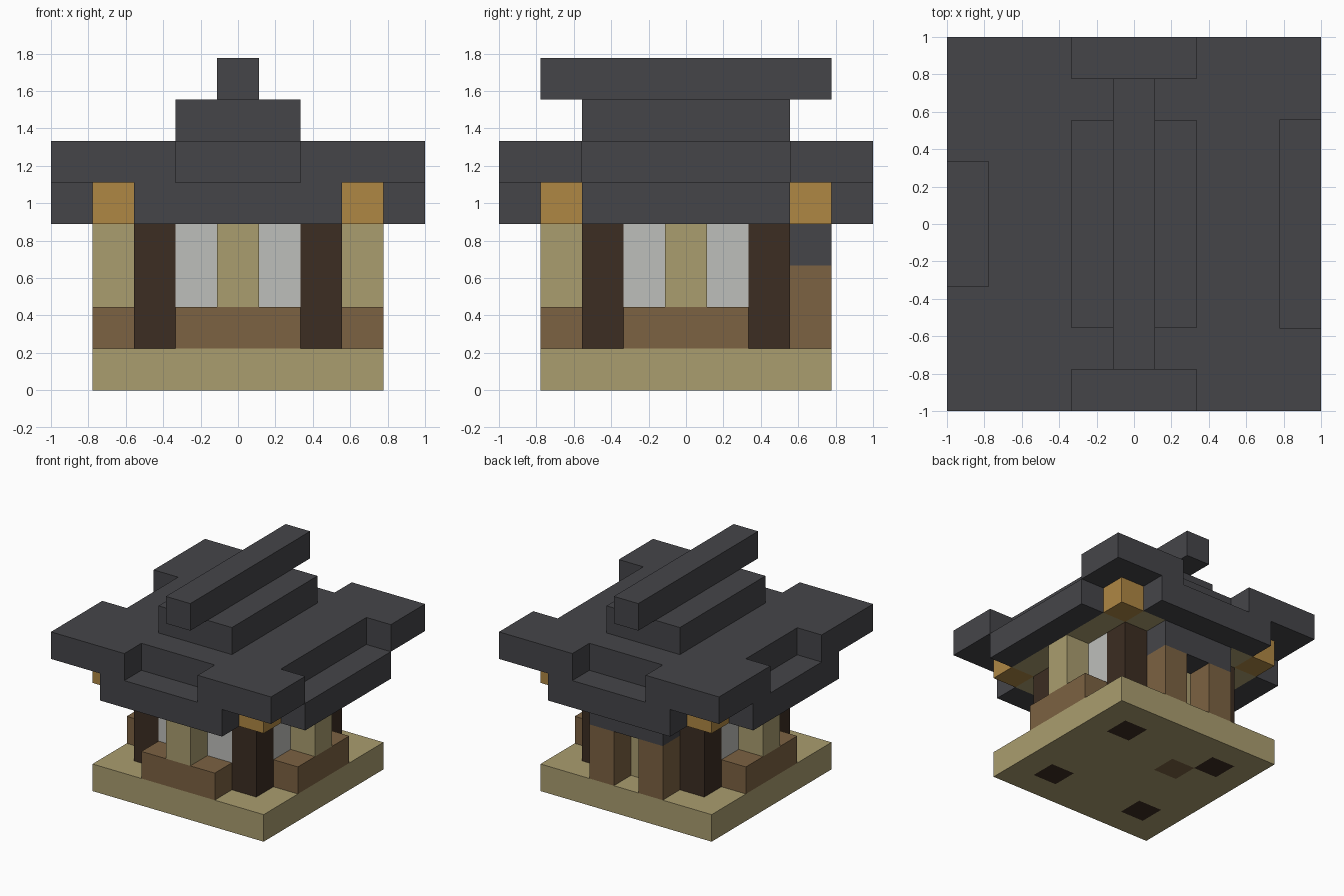
import bpy, bmesh
from mathutils import Vector

if "Cube" in bpy.data.objects:
    bpy.data.objects.remove(bpy.data.objects["Cube"], do_unlink=True)

U = 2 / 9  # edge of one building block


def material(name, code):
    srgb = [int(code[i:i + 2], 16) / 255 for i in (0, 2, 4)]
    col = [c / 12.92 if c < 0.04 else ((c + 0.055) / 1.055) ** 2.4 for c in srgb] + [1]
    m = bpy.data.materials.new(name)
    m.use_nodes = True
    m.diffuse_color = col
    m.node_tree.nodes["Principled BSDF"].inputs["Base Color"].default_value = col
    return m


sand = material("sand", "AA9D6F")
brown = material("brown wood", "7C6242")
dark = material("dark wood", "3C2D22")
pale = material("pale glass", "BEBFBB")
gold = material("golden wood", "AF8744")
slate = material("slate", "454549")

owner = {}   # block position -> part name
parts = {}   # part name -> material


def fill(part, mat, xs, ys, zs):
    """Claim an inclusive range of blocks for a part; later parts replace earlier ones."""
    parts[part] = mat
    for x in range(xs[0], xs[1] + 1):
        for y in range(ys[0], ys[1] + 1):
            for z in range(zs[0], zs[1] + 1):
                owner[x, y, z] = part


def carve(xs, ys, z):
    for x in range(xs[0], xs[1] + 1):
        for y in range(ys[0], ys[1] + 1):
            owner.pop((x, y, z), None)


# Base and floor inlay
fill("base", sand, (-3, 3), (-3, 3), (0, 0))
fill("floor_inlay", brown, (-1, -1), (1, 1), (0, 0))

# Recessed walls with windows, rails and mullions on front and sides
fill("front_window", pale, (-1, 1), (-2, -2), (1, 3))
fill("front_rail", brown, (-1, 1), (-3, -3), (1, 1))
fill("front_mullion", sand, (0, 0), (-3, -3), (2, 3))
for side, s in (("left", 1), ("right", -1)):
    fill(side + "_window", pale, (2 * s, 2 * s), (-1, 1), (1, 3))
    fill(side + "_rail", brown, (3 * s, 3 * s), (-1, 1), (1, 1))
    fill(side + "_mullion", sand, (3 * s, 3 * s), (0, 0), (2, 3))

# Back wall, door posts and canopy
fill("back_wall", sand, (-1, 1), (2, 2), (1, 3))
for side, s in (("left", 1), ("right", -1)):
    fill(side + "_door_post", brown, (s, s), (3, 3), (1, 2))
fill("door_canopy", slate, (-1, 1), (3, 3), (3, 3))

# Ceiling, corner blocks and pillars running through the base
fill("ceiling", sand, (-3, 3), (-3, 3), (4, 4))
for side, s in (("left", 1), ("right", -1)):
    for end, e in (("front", -1), ("back", 1)):
        fill(f"{end}_{side}_pillar", dark, (2 * s, 2 * s), (2 * e, 2 * e), (0, 3))
        fill(f"{end}_{side}_corner", gold, (3 * s, 3 * s), (3 * e, 3 * e), (4, 4))

# Lower eaves, main roof with notched edges, upper tier and ridge
for s in (-4, 4):
    fill("eaves", slate, (-2, 2), (s, s), (4, 4))
    fill("eaves", slate, (s, s), (-2, 2), (4, 4))
fill("main_roof", slate, (-4, 4), (-4, 4), (5, 5))
for s in (-4, 4):
    carve((-1, 1), (s, s), 5)
carve((4, 4), (-2, 2), 5)
carve((-4, -4), (-1, 1), 5)
fill("upper_roof", slate, (-1, 1), (-2, 2), (6, 6))
fill("ridge", slate, (0, 0), (-3, 3), (7, 7))


def build(part, mat):
    """Make one mesh from the exposed block faces of a part."""
    bm = bmesh.new()
    for cell, name in owner.items():
        if name != part:
            continue
        centre = Vector(cell) + Vector((0, 0, 0.5))
        for axis in range(3):
            for sign in (-1, 1):
                n = Vector((0, 0, 0))
                n[axis] = sign
                if tuple(int(c + d) for c, d in zip(cell, n)) in owner:
                    continue
                a = Vector((0, 0, 0))
                a[(axis + 1) % 3] = 0.5
                b = n.cross(a)
                ring = (a + b, b - a, -a - b, a - b)
                bm.faces.new([bm.verts.new((centre + n / 2 + r) * U) for r in ring])
    bmesh.ops.remove_doubles(bm, verts=bm.verts, dist=0.001)
    bmesh.ops.dissolve_limit(bm, angle_limit=0.01, verts=bm.verts, edges=bm.edges)
    mesh = bpy.data.meshes.new(part)
    bm.to_mesh(mesh)
    bm.free()
    mesh.materials.append(mat)
    bpy.context.collection.objects.link(bpy.data.objects.new(part, mesh))


for part, mat in parts.items():
    build(part, mat)
